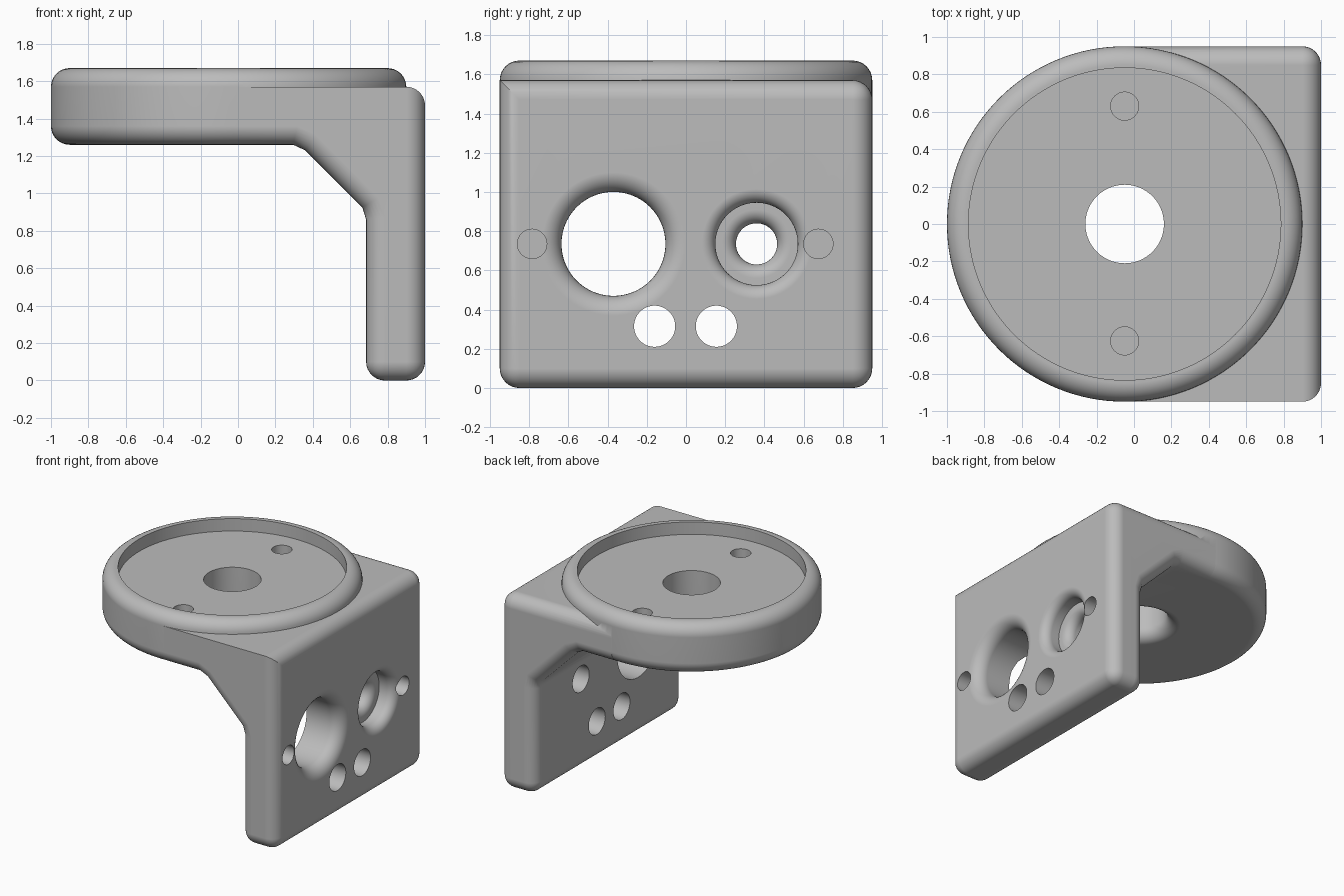
import bpy, bmesh, math

if "Cube" in bpy.data.objects:
    bpy.data.objects.remove(bpy.data.objects["Cube"], do_unlink=True)

GREY = (0.5, 0.5, 0.5, 1)
mat = bpy.data.materials.new("plain grey")
mat.use_nodes = True
mat.diffuse_color = GREY
mat.node_tree.nodes["Principled BSDF"].inputs["Base Color"].default_value = GREY

DISC_X, W = -0.05, 0.95          # disc centre, half width of everything
TOP, UNDER, RIM, INNER = 1.57, 1.26, 1.67, 0.685
FILLET = 0.1


def make_object(name, bm):
    bmesh.ops.recalc_face_normals(bm, faces=bm.faces)
    mesh = bpy.data.meshes.new(name)
    bm.to_mesh(mesh)
    bm.free()
    mesh.materials.append(mat)
    obj = bpy.data.objects.new(name, mesh)
    bpy.context.collection.objects.link(obj)
    return obj


def arc(r, h, radius, start, end, steps=8):
    """Profile points on an arc about (r, h), angles in degrees."""
    angles = [math.radians(start + (end - start) * i / steps) for i in range(steps + 1)]
    return [(r + radius * math.cos(a), h + radius * math.sin(a)) for a in angles]


def lathe(name, profile, axis, a, b, sides=96):
    """Turn (radius, height) points about a Z axis at x, y or an X axis at y, z."""
    bm = bmesh.new()
    rings = []
    for r, h in profile:
        ring = []
        for i in range(sides):
            t = math.tau * i / sides
            u, v = a + r * math.cos(t), b + r * math.sin(t)
            ring.append(bm.verts.new((u, v, h) if axis == "Z" else (h, u, v)))
        rings.append(ring)
    for lo, hi in zip(rings, rings[1:]):
        for i in range(sides):
            j = (i + 1) % sides
            bm.faces.new((lo[i], lo[j], hi[j], hi[i]))
    bm.faces.new(rings[0][::-1])
    bm.faces.new(rings[-1])
    return make_object(name, bm)


def combine(target, other, operation):
    mod = target.modifiers.new("combine", "BOOLEAN")
    mod.operation, mod.solver, mod.object = operation, "EXACT", other
    bpy.context.view_layer.objects.active = target
    bpy.ops.object.modifier_apply(modifier=mod.name)
    bpy.data.objects.remove(other, do_unlink=True)


# Bracket: L profile with a sloped gusset, extruded across y
bm = bmesh.new()
outline = [(0, TOP), (1, TOP), (1, 0), (INNER, 0), (INNER, 0.86),
           (0.665, 0.925), (0.36, 1.23), (0.295, UNDER), (0, UNDER)]
side = bm.faces.new([bm.verts.new((x, -W, z)) for x, z in outline])
moved = bmesh.ops.extrude_face_region(bm, geom=[side])["geom"]
for v in moved:
    if isinstance(v, bmesh.types.BMVert):
        v.co.y = W
bmesh.ops.recalc_face_normals(bm, faces=bm.faces)


def is_rounded(edge):
    p, q = (v.co for v in edge.verts)
    if max(p.x, q.x) < 0.01:
        return False
    if abs(p.y - q.y) > 0.1:
        return p.z < 0.01 or p.x > 0.99
    return not (p.y < 0 and min(p.z, q.z) > TOP - 0.01)


bmesh.ops.bevel(bm, geom=[e for e in bm.edges if is_rounded(e)], offset=FILLET,
                segments=8, profile=0.5, affect="EDGES")
body = make_object("mounting_bracket", bm)

# Round cup with rounded rims
rim = W - FILLET
disc = lathe("disc", arc(rim, UNDER + FILLET, FILLET, -90, 0)
             + arc(rim, RIM - FILLET, FILLET, 0, 90), "Z", DISC_X, 0, 128)
combine(body, disc, "UNION")

# Recess, centre hole flared underneath, and blind pilot holes in the floor
cutters = [lathe("recess", [(0.835, TOP), (0.835, 2)], "Z", DISC_X, 0, 128)]
centre = [(0.31, 1.1)] + arc(0.31, UNDER + FILLET, FILLET, 270, 180) + [(0.21, 2)]
cutters.append(lathe("centre_hole", centre, "Z", DISC_X, 0))
for y in (-0.625, 0.63):
    cutters.append(lathe("floor_pilot", [(0.075, 1.4), (0.075, 1.8)], "Z", DISC_X, y, 48))

# Plate: large flared hole, counterbored hole, two plain holes, two blind pilots
large = [(0.265, 0.5)] + arc(0.365, 1 - FILLET, FILLET, 180, 90) + [(0.365, 1.2)]
cutters.append(lathe("large_hole", large, "X", -0.37, 0.735))
bore = ([(0.105, 0.5)] + arc(0.175, 0.79, 0.07, 180, 90) + [(0.21, 0.86)]
        + arc(0.28, 0.93, 0.07, 180, 90) + [(0.28, 1.2)])
cutters.append(lathe("counterbore", bore, "X", 0.36, 0.735))
for y in (-0.16, 0.155):
    cutters.append(lathe("plain_hole", [(0.105, 0.5), (0.105, 1.2)], "X", y, 0.315, 64))
for y in (-0.785, 0.675):
    cutters.append(lathe("plate_pilot", [(0.075, 0.82), (0.075, 1.2)], "X", y, 0.735, 48))
for cutter in cutters:
    combine(body, cutter, "DIFFERENCE")

# Smooth fillets with flat faces kept flat
bpy.ops.object.select_all(action="DESELECT")
body.select_set(True)
bpy.context.view_layer.objects.active = body
bpy.ops.object.shade_smooth_by_angle(angle=math.radians(30))
weighted = body.modifiers.new("flat faces", "WEIGHTED_NORMAL")
weighted.keep_sharp = True
